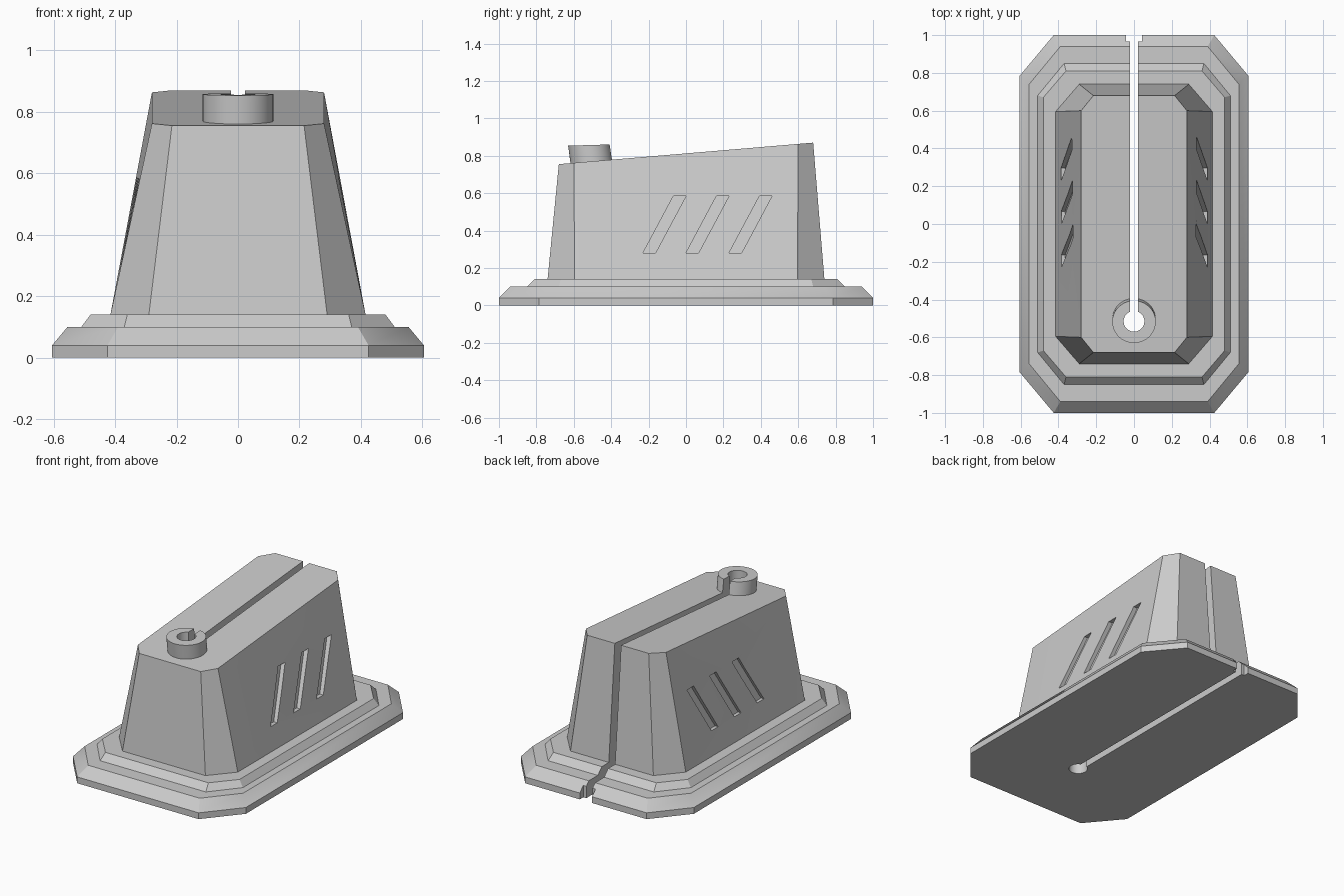
import bpy, bmesh, math

if "Cube" in bpy.data.objects:
    bpy.data.objects.remove(bpy.data.objects["Cube"], do_unlink=True)

grey = bpy.data.materials.new("plain grey")
grey.use_nodes = True
grey.diffuse_color = (0.6, 0.6, 0.6, 1)
grey.node_tree.nodes["Principled BSDF"].inputs["Base Color"].default_value = (0.6, 0.6, 0.6, 1)


def loft(name, rings):
    """Closed solid through a stack of equal-length point rings."""
    bm = bmesh.new()
    loops = [[bm.verts.new(p) for p in ring] for ring in rings]
    n = len(loops[0])
    for low, high in zip(loops, loops[1:]):
        for i in range(n):
            j = (i + 1) % n
            bm.faces.new((low[i], low[j], high[j], high[i]))
    bm.faces.new(loops[0][::-1])
    bm.faces.new(loops[-1])
    bmesh.ops.recalc_face_normals(bm, faces=bm.faces)
    mesh = bpy.data.meshes.new(name)
    bm.to_mesh(mesh)
    bm.free()
    mesh.materials.append(grey)
    obj = bpy.data.objects.new(name, mesh)
    bpy.context.collection.objects.link(obj)
    return obj


def octagon(x, y, cx, cy, height):
    """Rectangle with clipped corners; height gives z as a function of y."""
    quarter = [(x, cy), (cx, y)]
    pts = quarter + [(-a, b) for a, b in quarter[::-1]]
    pts += [(-a, -b) for a, b in pts]
    return [(a, b, height(b)) for a, b in pts]


def flat(z):
    return lambda y: z


def roof(y):
    return 0.8125 + 0.0845 * y


def cut(target, cutters):
    for cutter in cutters:
        mod = target.modifiers.new("cut", 'BOOLEAN')
        mod.operation = 'DIFFERENCE'
        mod.solver = 'EXACT'
        mod.object = cutter
        bpy.context.view_layer.objects.active = target
        bpy.ops.object.modifier_apply(modifier=mod.name)


# Stepped base
base = loft("stepped_base", [
    octagon(0.605, 1.0, 0.425, 0.785, flat(0)),
    octagon(0.605, 1.0, 0.425, 0.785, flat(0.04)),
    octagon(0.555, 0.94, 0.39, 0.74, flat(0.10)),
    octagon(0.51, 0.85, 0.37, 0.68, flat(0.10)),
    octagon(0.48, 0.81, 0.36, 0.67, flat(0.14)),
])

# Tapered housing with a sloping roof
housing = loft("tapered_housing", [
    octagon(0.415, 0.74, 0.29, 0.595, flat(0.14)),
    octagon(0.28, 0.68, 0.215, 0.60, roof),
])

# Collar leaning slightly forward on the roof
HOLE_Y = -0.515


def collar_ring(y0, z0, slope):
    ring = []
    for i in range(48):
        a = math.tau * i / 48
        y = 0.112 * math.sin(a)
        ring.append((0.115 * math.cos(a), y0 + y, z0 + slope * y))
    return ring


collar = loft("collar", [
    collar_ring(HOLE_Y + 0.01, roof(HOLE_Y) - 0.005, 0.0845),
    collar_ring(HOLE_Y - 0.003, 0.857, 0.03),
])

# Keyhole cutter: round hole running into a slot open at the back
R, HALF = 0.055, 0.022
start = math.pi / 2 + math.asin(HALF / R)
span = math.tau - 2 * math.asin(HALF / R)
outline = [(R * math.cos(start + span * i / 32), HOLE_Y + R * math.sin(start + span * i / 32))
           for i in range(33)]
outline += [(HALF, 1.2), (-HALF, 1.2)]
keyhole = loft("keyhole_cutter", [[(x, y, z) for x, y in outline] for z in (-0.2, 1.2)])

# Wider notch at the rear edge of the base
square = [(-0.043, 0.965), (0.043, 0.965), (0.043, 1.1), (-0.043, 1.1)]
notch = loft("notch_cutter", [[(x, y, z) for x, y in square] for z in (-0.1, 0.2)])

# Three slanted grooves on each side
grooves = []
for side in (-1, 1):
    for shift in (-0.23, 0, 0.23):
        rings = []
        for y, z, wall in ((0.0, 0.28, 0.389), (0.163, 0.585, 0.328)):
            y += shift
            near, far = side * (wall - 0.025), side * (wall + 0.1)
            rings.append([(near, y, z), (far, y, z), (far, y + 0.067, z), (near, y + 0.067, z)])
        grooves.append(loft("groove_cutter", rings))

cut(base, [keyhole, notch])
cut(housing, [keyhole] + grooves)
cut(collar, [keyhole])

for cutter in [keyhole, notch] + grooves:
    bpy.data.objects.remove(cutter, do_unlink=True)

# Smooth shading with sharp edges kept
bpy.ops.object.select_all(action='DESELECT')
for obj in (base, housing, collar):
    obj.select_set(True)
bpy.context.view_layer.objects.active = base
bpy.ops.object.shade_smooth_by_angle(angle=math.radians(30))
